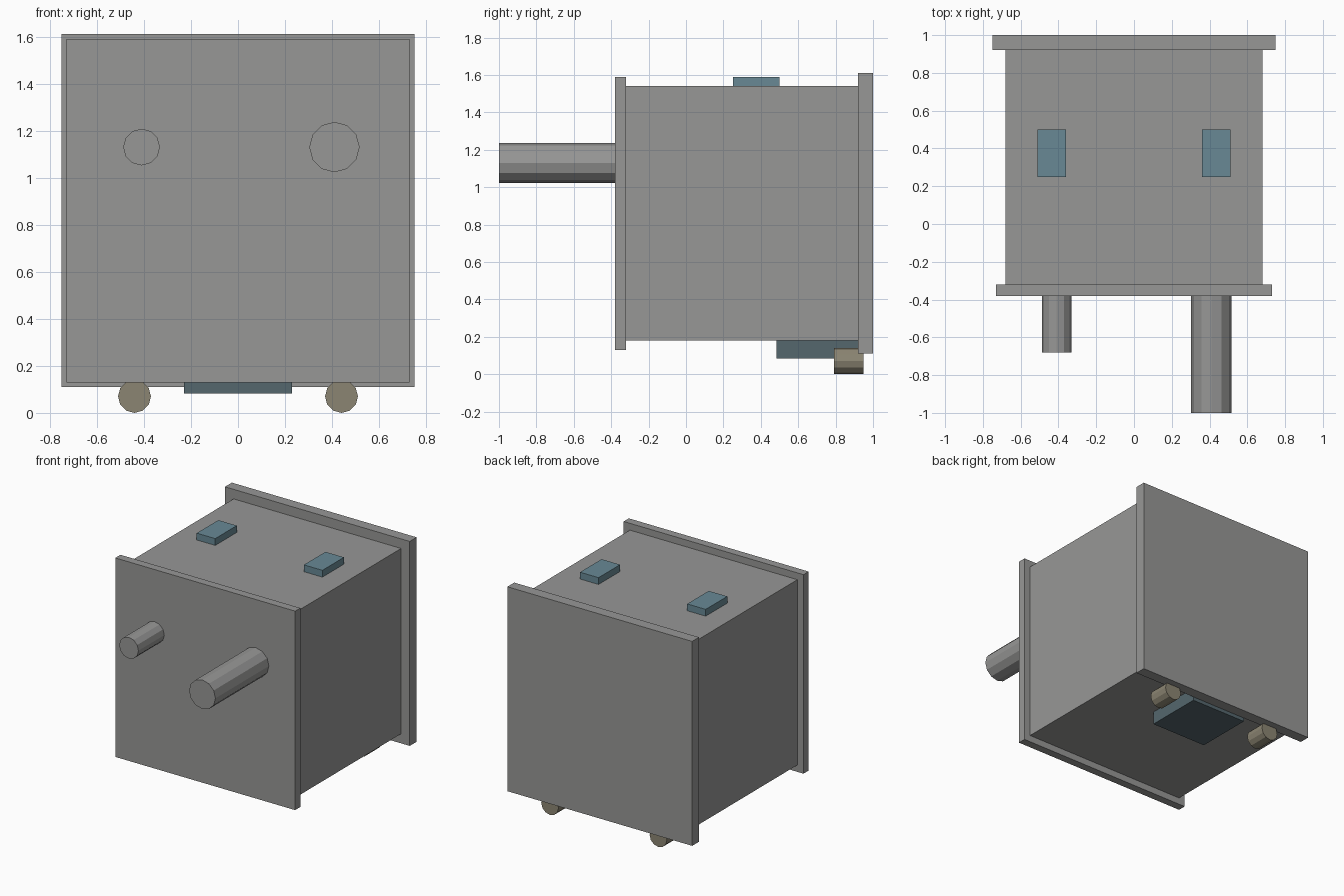
import bpy
import bmesh
from math import pi
from mathutils import Matrix, Vector

default = bpy.data.objects.get("Cube")
if default:
    bpy.data.objects.remove(default, do_unlink=True)


def make_material(name, rgb):
    mat = bpy.data.materials.new(name)
    mat.use_nodes = True
    color = (*rgb, 1)
    mat.diffuse_color = color
    mat.node_tree.nodes["Principled BSDF"].inputs["Base Color"].default_value = color
    return mat


grey = make_material("casing grey", (0.31, 0.31, 0.305))
blue = make_material("pad blue", (0.14, 0.25, 0.30))
slate = make_material("tray slate", (0.09, 0.135, 0.155))
tan = make_material("foot tan", (0.26, 0.235, 0.17))


def finish(name, bm, mat):
    mesh = bpy.data.meshes.new(name)
    bm.to_mesh(mesh)
    bm.free()
    mesh.materials.append(mat)
    obj = bpy.data.objects.new(name, mesh)
    bpy.context.collection.objects.link(obj)
    return obj


def box(name, low, high, mat):
    low, high = Vector(low), Vector(high)
    bm = bmesh.new()
    bmesh.ops.create_cube(bm, size=1)
    bmesh.ops.scale(bm, vec=high - low, verts=bm.verts)
    bmesh.ops.translate(bm, vec=(low + high) / 2, verts=bm.verts)
    return finish(name, bm, mat)


def rod(name, x, z, radius, y0, y1, mat):
    """Twelve-sided flat-shaded cylinder along y."""
    bm = bmesh.new()
    place = Matrix.Translation((x, (y0 + y1) / 2, z)) @ Matrix.Rotation(pi / 2, 4, "X")
    bmesh.ops.create_cone(bm, cap_ends=True, segments=12, radius1=radius,
                          radius2=radius, depth=y1 - y0, matrix=place)
    return finish(name, bm, mat)


# Casing with front and back plates
box("body", (-0.68, -0.32, 0.18), (0.68, 0.92, 1.54), grey)
box("front_plate", (-0.73, -0.38, 0.13), (0.73, -0.32, 1.59), grey)
box("back_plate", (-0.75, 0.92, 0.11), (0.75, 1.0, 1.61), grey)

# Rods sticking out of the front
rod("short_rod", -0.41, 1.13, 0.078, -0.68, -0.38, grey)
rod("long_rod", 0.41, 1.13, 0.107, -1.0, -0.38, grey)

# Tray under the body
box("bottom_tray", (-0.23, 0.485, 0.083), (0.23, 0.92, 0.18), slate)

# Paired top pads and round feet
for side, s in (("left", 1), ("right", -1)):
    cx = s * 0.435
    box(side + "_top_pad", (cx - 0.075, 0.25, 1.54), (cx + 0.075, 0.5, 1.59), blue)
    rod(side + "_foot", s * 0.44, 0.07, 0.07, 0.79, 0.95, tan)
